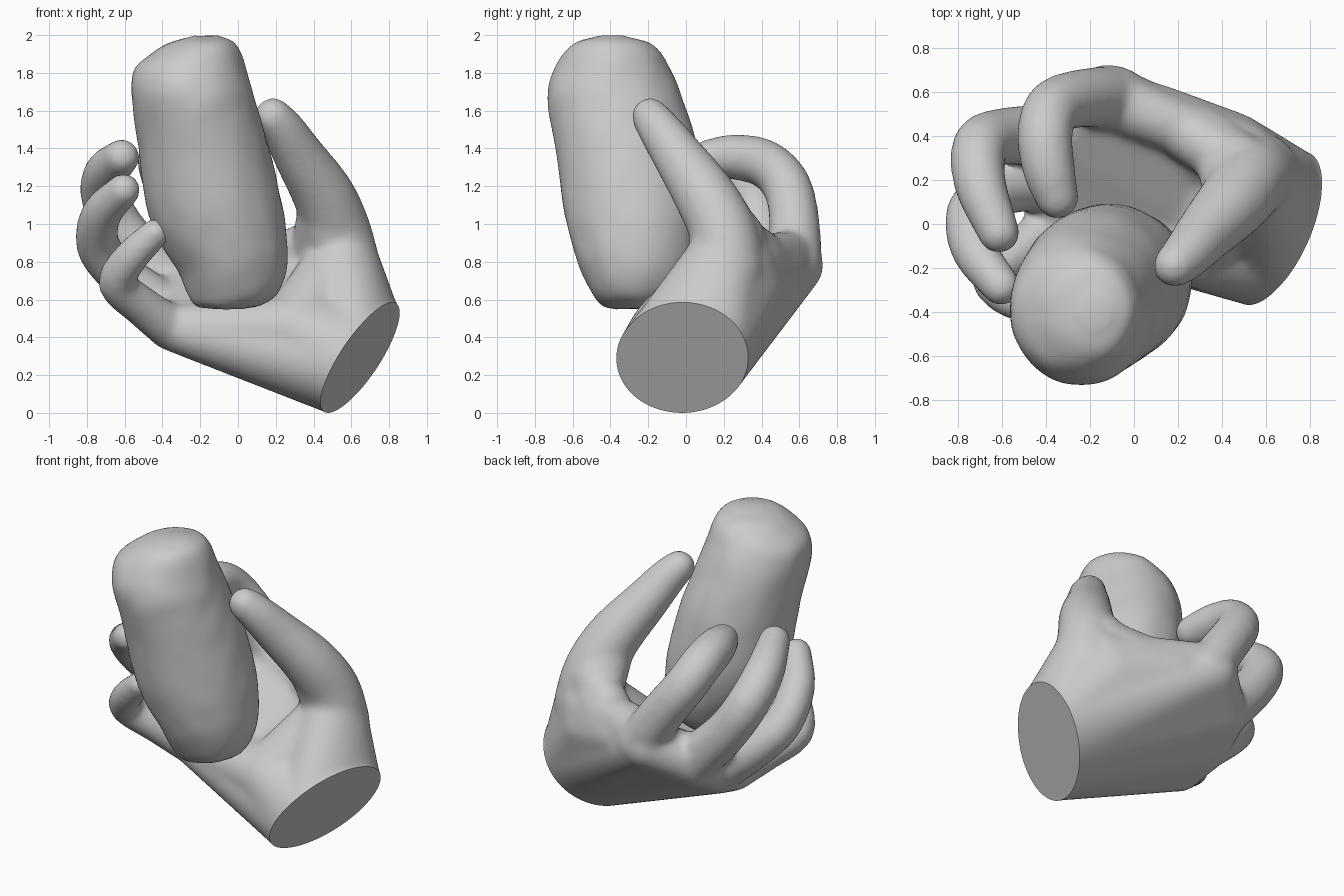
import bpy, bmesh, math
from mathutils import Vector, noise

if "Cube" in bpy.data.objects:
    bpy.data.objects.remove(bpy.data.objects["Cube"])

# unit sphere directions reused for all flesh volumes
tmp = bmesh.new()
bmesh.ops.create_icosphere(tmp, subdivisions=3, radius=1)
DIRS = [v.co.copy() for v in tmp.verts]
tmp.free()

flesh = bmesh.new()

def add_hull(points):
    bm = bmesh.new()
    for p in points:
        bm.verts.new(p)
    r = bmesh.ops.convex_hull(bm, input=bm.verts[:])
    junk = {g for g in r["geom_interior"] + r["geom_unused"] if isinstance(g, bmesh.types.BMVert)}
    bmesh.ops.delete(bm, geom=list(junk), context='VERTS')
    bmesh.ops.recalc_face_normals(bm, faces=bm.faces[:])
    me = bpy.data.meshes.new("tmp")
    bm.to_mesh(me)
    bm.free()
    flesh.from_mesh(me)
    bpy.data.meshes.remove(me)

def ball(x, y, z, r):
    return [Vector((x, y, z)) + d * r for d in DIRS]

def spline(pts, n=3):
    """Smooth path through points of any dimension."""
    P = [Vector(p) for p in pts]
    P = [P[0] * 2 - P[1]] + P + [P[-1] * 2 - P[-2]]
    path = []
    for i in range(1, len(P) - 2):
        a, b, c, d = P[i - 1:i + 3]
        for k in range(n):
            t = k / n
            path.append(0.5 * (2 * b + (c - a) * t + (2 * a - 5 * b + 4 * c - d) * t * t
                               + (3 * b - a - 3 * c + d) * t ** 3))
    return path + [P[-2]]

def finger(pts):
    """Tapered tube along a smooth path of (x, y, z, radius)."""
    path = spline(pts)
    for a, b in zip(path, path[1:]):
        add_hull(ball(*a) + ball(*b))

# fingers
finger([(-.08, .57, .78, .15), (-.22, .575, 1.0, .135), (-.36, .535, 1.2, .13),
        (-.405, .42, 1.32, .128), (-.39, .26, 1.355, .122), (-.35, .12, 1.35, .10)])
finger([(-.36, .40, .68, .15), (-.58, .40, .92, .132), (-.70, .355, 1.12, .128),
        (-.70, .18, 1.265, .12), (-.615, -.04, 1.355, .096)])
finger([(-.42, .2, .57, .14), (-.62, .155, .73, .122), (-.74, .05, .88, .117),
        (-.725, -.12, 1.05, .108), (-.605, -.285, 1.18, .09)])
finger([(-.37, -.02, .46, .12), (-.51, -.12, .565, .107), (-.64, -.235, .685, .102),
        (-.57, -.33, .82, .094), (-.44, -.385, .95, .08)])
# thumb
finger([(.56, .22, .75, .2), (.53, .2, .95, .18), (.455, .1, 1.15, .165),
        (.33, -.035, 1.35, .137), (.24, -.14, 1.5, .115), (.185, -.19, 1.57, .1)])

# wrist section: an upright oval seen from the right, laid onto the slanted cut plane
C = Vector((.645, -.02, .29))
N = Vector((1, -.35, -.58)).normalized()
oval = []
for i in range(48):
    a = i * math.tau / 48
    y, z = .35 * math.cos(a), .29 * math.sin(a)
    oval.append(C + Vector((.35 * y + .58 * z, y, z)))
wrist = oval + [p + N * .06 for p in oval]

# palm, in strips that follow the hand's arch
knuckles = [ball(-.12, .58, .78, .15), ball(-.34, .4, .66, .155),
            ball(-.38, .2, .54, .145), ball(-.36, 0, .45, .12)]
for a, b in zip(knuckles, knuckles[1:]):
    add_hull(oval + a + b)
add_hull(wrist)
heel = ball(.3, -.11, .44, .185)
add_hull(oval + heel)                                                    # heel
add_hull(heel + ball(-.36, 0, .45, .12) + ball(-.1, .05, .45, .15))
add_hull(oval + ball(.54, .22, .85, .19))                                # thumb base
add_hull(heel + ball(.54, .22, .78, .19) + ball(.5, .1, .5, .2))
add_hull(oval + ball(.5, .3, .78, .16) + ball(.1, .5, .74, .14)
         + ball(.45, .35, .66, .16))                                     # back of thumb web
add_hull(ball(.455, .12, 1.1, .14) + ball(.47, .27, .93, .15) + ball(.54, .22, .8, .17)
         + ball(.4, .35, .78, .13))                                      # thumb web
add_hull(ball(.47, .27, .93, .13) + ball(.36, .38, .82, .13) + ball(.1, .5, .76, .13))
add_hull(ball(.36, .38, .82, .12) + ball(.1, .5, .76, .13) + ball(-.13, .57, .83, .14))

bmesh.ops.recalc_face_normals(flesh, faces=flesh.faces[:])
me = bpy.data.meshes.new("hand_raw")
flesh.to_mesh(me)
flesh.free()
hand = bpy.data.objects.new("hand", me)
bpy.context.collection.objects.link(hand)
m = hand.modifiers.new("fuse", 'REMESH')
m.mode, m.voxel_size = 'VOXEL', .017
m = hand.modifiers.new("soften", 'SMOOTH')
m.factor, m.iterations = .5, 22
dg = bpy.context.evaluated_depsgraph_get()
fused = bpy.data.meshes.new_from_object(hand.evaluated_get(dg))
hand.modifiers.clear()
hand.data = fused

# flat cut at the wrist
bm = bmesh.new()
bm.from_mesh(fused)
bmesh.ops.bisect_plane(bm, geom=bm.verts[:] + bm.edges[:] + bm.faces[:],
                       plane_co=C, plane_no=N, clear_outer=True)
bmesh.ops.holes_fill(bm, edges=[e for e in bm.edges if e.is_boundary], sides=0)
bm.to_mesh(fused)
bm.free()

# held container: lofted rings (z, cx, cy, rx, ry) with a hand-worked surface
rings = [(.55, -.05, -.29, .08, .08), (.57, -.05, -.28, .17, .16), (.63, -.03, -.265, .235, .23),
         (.75, -.03, -.26, .285, .295), (.9, -.075, -.265, .337, .34), (1.1, -.125, -.28, .36, .37),
         (1.4, -.18, -.315, .345, .375), (1.6, -.225, -.36, .33, .365), (1.72, -.247, -.385, .318, .345),
         (1.83, -.25, -.39, .29, .30), (1.91, -.22, -.39, .23, .25),
         (1.965, -.19, -.39, .16, .18), (1.997, -.17, -.4, .06, .07)]
bm = bmesh.new()
S = 96
loops = [[bm.verts.new((cx + rx * math.cos(i * math.tau / S), cy + ry * math.sin(i * math.tau / S), z))
          for i in range(S)] for z, cx, cy, rx, ry in spline(rings, 4)]
for a, b in zip(loops, loops[1:]):
    for i in range(S):
        j = (i + 1) % S
        bm.faces.new((a[i], a[j], b[j], b[i]))
bm.faces.new(loops[0][::-1])
bm.faces.new(loops[-1])
bm.normal_update()
for v in bm.verts:
    v.co += v.normal * .006 * noise.noise(v.co * 7)
    v.co.z = min(v.co.z, 2.0)
me = bpy.data.meshes.new("held_container")
bm.to_mesh(me)
bm.free()
can = bpy.data.objects.new("held_container", me)
bpy.context.collection.objects.link(can)

# smooth shading, keeping the wrist cut crisp
for o in (hand, can):
    bpy.ops.object.select_all(action='DESELECT')
    o.select_set(True)
    bpy.context.view_layer.objects.active = o
    bpy.ops.object.shade_smooth_by_angle(angle=math.radians(40))
